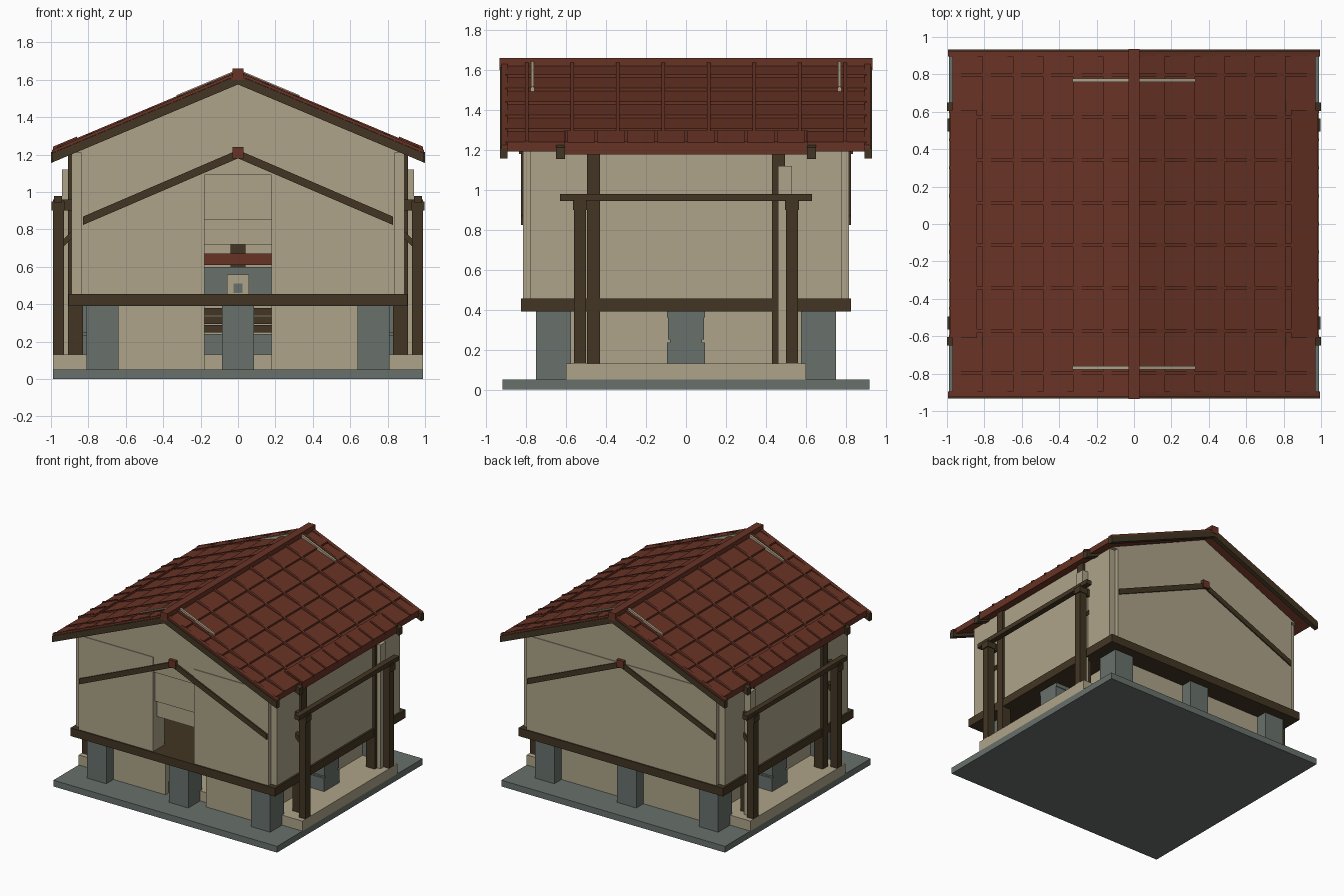
import bpy, bmesh


def material(name, rgb):
    m = bpy.data.materials.new(name)
    m.diffuse_color = (*rgb, 1)
    return m


PLASTER = material("beige plaster", (0.42, 0.37, 0.25))
WOOD = material("dark wood", (0.055, 0.036, 0.017))
TILE = material("red tile", (0.14, 0.033, 0.018))
STONE = material("grey stone", (0.14, 0.165, 0.15))


def prism(name, pts, y0, y1, mat):
    """Extrude an x-z outline from y0 to y1."""
    bm = bmesh.new()
    face = bm.faces.new([bm.verts.new((x, y0, z)) for x, z in pts])
    ext = bmesh.ops.extrude_face_region(bm, geom=[face])
    verts = [g for g in ext["geom"] if isinstance(g, bmesh.types.BMVert)]
    bmesh.ops.translate(bm, verts=verts, vec=(0, y1 - y0, 0))
    bmesh.ops.recalc_face_normals(bm, faces=bm.faces)
    me = bpy.data.meshes.new(name)
    bm.to_mesh(me)
    bm.free()
    me.materials.append(mat)
    ob = bpy.data.objects.new(name, me)
    bpy.context.collection.objects.link(ob)
    return ob


def box(name, x0, x1, y0, y1, z0, z1, mat):
    return prism(name, [(x0, z0), (x1, z0), (x1, z1), (x0, z1)], y0, y1, mat)


def slope(name, s, xa, xb, top, bottom, y0, y1, mat, k=0.42, lift=0.0):
    """Sloping bar: heights given at x = 0, lift raises the low end."""
    return prism(name, [(s * xa, top - k * xa), (s * xb, top - k * xb + lift),
                        (s * xb, bottom - k * xb), (s * xa, bottom - k * xa)], y0, y1, mat)


# Ground slab, porch plinth and floor
box("ground_slab", -0.99, 0.99, -0.92, 0.92, 0, 0.05, STONE)
box("plinth", -0.99, 0.99, -0.6, 0.6, 0.05, 0.13, PLASTER)
box("floor_frame", -0.905, 0.905, -0.825, 0.825, 0.39, 0.455, WOOD)

# Stone piers at front and back
for t in (-1, 1):
    for cx in (-0.725, 0, 0.725):
        box("stone_pier", cx - 0.085, cx + 0.085, t * 0.575, t * 0.75, 0.05, 0.39, STONE)

# Lower walls, open at the front middle
box("lower_wall_back", -0.7, 0.7, 0.62, 0.66, 0.05, 0.39, PLASTER)
for s in (-1, 1):
    box("lower_wall_front", s * 0.18, s * 0.7, -0.66, -0.62, 0.05, 0.39, PLASTER)
    box("lower_wall_side", s * 0.66, s * 0.7, -0.62, 0.62, 0.05, 0.39, PLASTER)

# Upper walls with door opening in front
box("back_wall", -0.84, 0.84, 0.775, 0.815, 0.455, 1.21, PLASTER)
for s in (-1, 1):
    box("front_wall", s * 0.18, s * 0.84, -0.815, -0.775, 0.455, 1.21, PLASTER)
    box("door_jamb", s * 0.18, s * 0.2, -0.775, -0.67, 0.455, 1.21, PLASTER)
    box("side_wall", s * 0.84, s * 0.89, -0.78, 0.78, 0.455, 1.21, PLASTER)
box("door_lintel", -0.18, 0.18, -0.81, -0.7, 1.09, 1.21, PLASTER)
box("door_upper_panel", -0.18, 0.18, -0.79, -0.7, 0.85, 1.09, PLASTER)
box("door_lower_panel", -0.18, 0.18, -0.77, -0.7, 0.72, 0.85, PLASTER)

# Furnishing seen through the doorway
box("hearth_base", -0.4, 0.4, 0.15, 0.5, 0.455, 0.6, STONE)
box("hearth_hood", -0.4, 0.4, 0.1, 0.5, 0.61, 0.67, TILE)
box("hearth_post", -0.04, 0.04, 0.2, 0.28, 0.6, 0.73, WOOD)
box("stove", -0.06, 0.06, 0.0, 0.14, 0.455, 0.56, PLASTER)
box("stove_door", -0.025, 0.025, -0.006, 0.0, 0.46, 0.51, STONE)
box("cellar_base", -0.3, 0.3, -0.1, 0.2, 0.13, 0.24, STONE)
for i in range(3):
    box("cellar_slat", -0.3, 0.3, -0.1, 0.2, 0.25 + i * 0.045, 0.29 + i * 0.045, WOOD)

# Gable walls, decorative rafters and beam ends
for t in (-1, 1):
    prism("gable_wall", [(-0.89, 1.21), (0.89, 1.21), (0, 1.6)], t * 0.765, t * 0.81, PLASTER)
    box("gable_beam_end", -0.03, 0.03, t * 0.8, t * 0.835, 1.18, 1.24, TILE)
    for s in (-1, 1):
        slope("gable_brace", s, 0, 0.83, 1.225, 1.18, t * 0.805, t * 0.825, WOOD, k=0.43)

# Main roof
box("ridge", -0.03, 0.03, -0.935, 0.935, 1.6, 1.66, TILE)
for s in (-1, 1):
    slope("roof_deck", s, 0, 0.97, 1.63, 1.60, -0.905, 0.905, TILE)
    for i in range(6):
        slope("tile_row", s, i * 0.161, i * 0.161 + 0.165, 1.631, 1.62, -0.905, 0.905, TILE, lift=0.015)
    for i in range(8):
        y = (i - 3.5) * 0.228
        slope("tile_rib", s, 0, 0.965, 1.65, 1.62, y - 0.009, y + 0.009, TILE)
    for t in (-1, 1):
        slope("barge_board", s, 0, 0.995, 1.625, 1.575, t * 0.895, t * 0.932, WOOD)
        slope("barge_tile", s, 0, 0.995, 1.642, 1.626, t * 0.895, t * 0.925, TILE)
        slope("gable_crest", s, 0, 0.33, 1.656, 1.6, t * 0.76, t * 0.777, PLASTER)

# Side porches
for s in (-1, 1):
    slope("porch_roof", s, 0.84, 0.985, 1.65, 1.59, -0.61, 0.61, TILE)
    for i in range(9):
        y = (i - 4) * 0.15
        slope("porch_rib", s, 0.86, 0.99, 1.658, 1.64, y - 0.007, y + 0.007, TILE)
    box("porch_beam", s * 0.94, s * 0.985, -0.63, 0.63, 0.945, 0.98, WOOD)
    box("drain_post", s * 0.885, s * 0.94, 0.46, 0.53, 0.13, 1.12, PLASTER)
    for t in (-1, 1):
        slope("porch_rafter", s, 0.8, 1.0, 1.632, 1.575, t * 0.605, t * 0.65, WOOD)
        box("porch_post", s * 0.93, s * 0.99, t * 0.5, t * 0.56, 0.13, 0.96, WOOD)
        box("post_cap", s * 0.925, s * 0.997, t * 0.495, t * 0.565, 0.9, 0.95, WOOD)
        box("tie_beam", s * 0.88, s * 0.95, t * 0.51, t * 0.55, 0.9, 0.96, WOOD)
        prism("post_brace", [(s * 0.88, 0.8), (s * 0.94, 0.74), (s * 0.94, 0.7), (s * 0.88, 0.76)],
              t * 0.515, t * 0.545, WOOD)
        box("wall_post", s * 0.83, s * 0.91, t * 0.43, t * 0.495, 0.13, 1.22, WOOD)
    # Stacked stone pier under the side wall
    for z0, z1, h in ((0.13, 0.235, 0.095), (0.235, 0.25, 0.08), (0.25, 0.36, 0.09), (0.36, 0.39, 0.095)):
        box("side_pier", s * 0.66, s * 0.83, -h, h, z0, z1, STONE)
